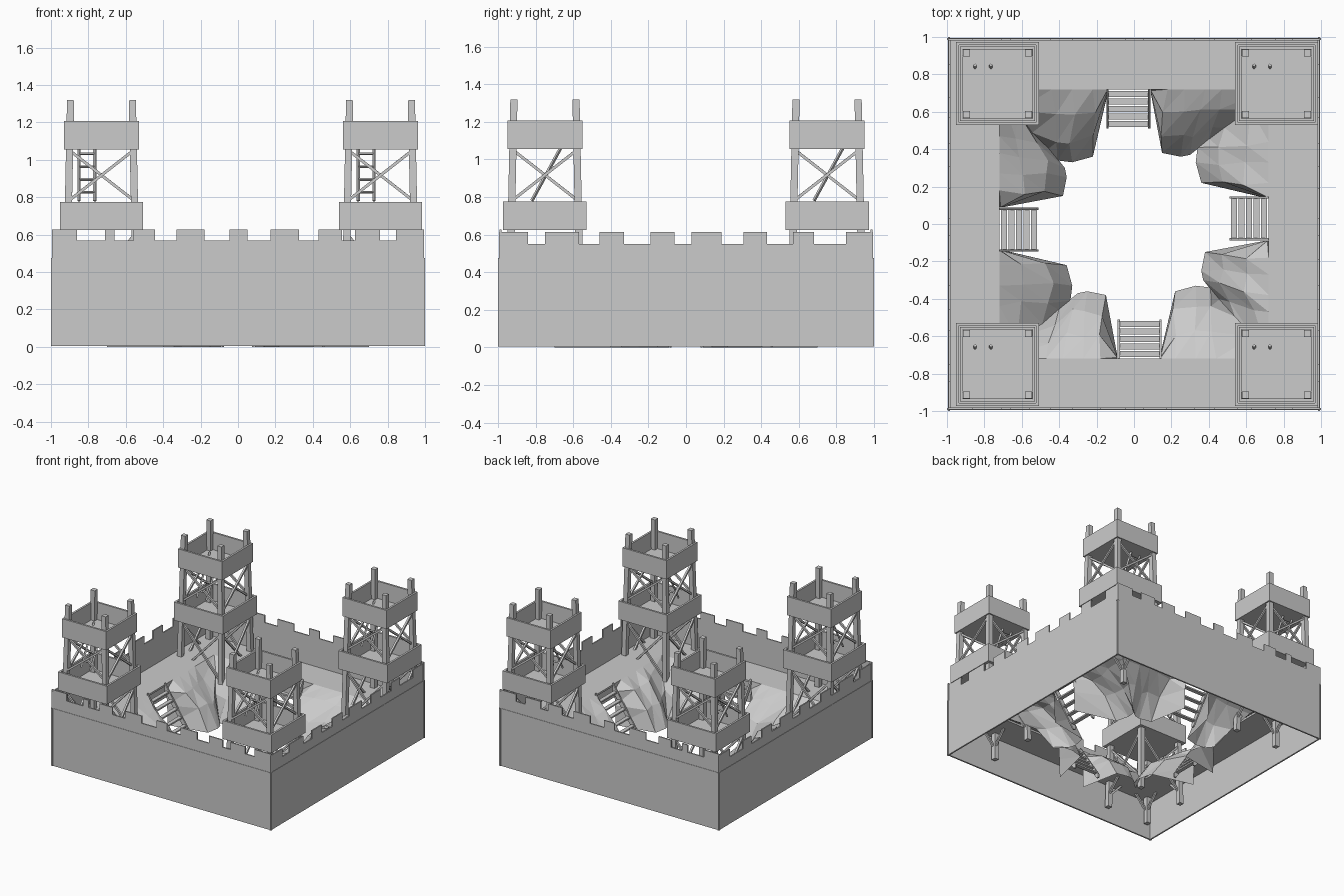
import bpy, bmesh, math, random
from mathutils import Vector, Matrix

if "Cube" in bpy.data.objects:
    bpy.data.objects.remove(bpy.data.objects["Cube"])

random.seed(4)
DECK = 0.33   # wall-walk height


def finish(bm, name, M=None):
    if M:
        bm.transform(M)
    bmesh.ops.recalc_face_normals(bm, faces=bm.faces)
    me = bpy.data.meshes.new(name)
    bm.to_mesh(me)
    bm.free()
    ob = bpy.data.objects.new(name, me)
    bpy.context.collection.objects.link(ob)
    return ob


def box(bm, lo, hi):
    lo, hi = Vector(lo), Vector(hi)
    M = Matrix.Translation((lo + hi) / 2) @ Matrix.Diagonal((*(hi - lo), 1))
    bmesh.ops.create_cube(bm, size=1, matrix=M)


def beam(bm, a, b, r, turn=0.0):
    # four-sided timber between two points
    a, b = Vector(a), Vector(b)
    d = b - a
    q = d.to_track_quat('Z', 'Y').to_matrix().to_4x4()
    M = Matrix.Translation((a + b) / 2) @ q @ Matrix.Rotation(turn, 4, 'Z')
    bmesh.ops.create_cone(bm, cap_ends=True, segments=4, radius1=r, radius2=r,
                          depth=d.length, matrix=M)


def spin(k):
    return Matrix.Rotation(k * math.pi / 2, 4, 'Z')


# --- curtain walls: lower wall plus notched parapet
FRONT = [(-.86, -.71), (-.66, -.56), (-.445, -.33), (-.18, -.045),
         (.05, .175), (.325, .43), (.555, .625), (.76, .845)]
SIDE = [(-.84, -.75), (-.57, -.46), (-.33, -.19), (-.06, .03),
        (.19, .305), (.43, .57), (.68, .85)]


def wall(name, k, notches, top, low, mirror):
    bm = bmesh.new()
    box(bm, (-1, -.995, .005), (1, -.983, .475))
    pts = [(-.995, .475), (.995, .475), (.995, top)]
    cuts = [(-b, -a) for a, b in reversed(notches)] if mirror else notches
    for a, b in reversed(cuts):
        pts += [(b, top), (b, low), (a, low), (a, top)]
    pts.append((-.995, top))
    f = bm.faces.new([bm.verts.new((x, -.992, z)) for x, z in pts])
    ex = bmesh.ops.extrude_face_region(bm, geom=[f])
    bmesh.ops.translate(bm, vec=(0, .01, 0),
                        verts=[v for v in ex['geom'] if isinstance(v, bmesh.types.BMVert)])
    finish(bm, name, spin(k))


wall("front_wall", 0, FRONT, .626, .567, False)
wall("right_wall", 1, SIDE, .615, .55, False)
wall("back_wall", 2, FRONT, .626, .567, True)
wall("left_wall", 3, SIDE, .615, .55, True)

# --- wall walk around the inside
bm = bmesh.new()
for k in range(4):
    outer, inner = [], []
    for z in (DECK, DECK - .015):
        outer.append([(-.985, -.985, z), (.985, -.985, z)])
        inner.append([(-.72, -.72, z), (.72, -.72, z)])
    R = spin(k)
    V = lambda p: bm.verts.new(R @ Vector(p))
    for o, i in zip(outer, inner):
        bm.faces.new([V(o[0]), V(o[1]), V(i[1]), V(i[0])])
    bm.faces.new([V(inner[0][0]), V(inner[0][1]), V(inner[1][1]), V(inner[1][0])])
bmesh.ops.remove_doubles(bm, verts=bm.verts, dist=1e-4)
finish(bm, "wall_walk")

# --- stairs, one in the middle of each side
for k in range(4):
    bm = bmesh.new()
    for x in (-.142, .082):
        vs = [bm.verts.new((x - .006, y, z)) for y, z in
              ((.72, DECK + .015), (.72, DECK - .05), (.53, .0), (.51, .0), (.51, .03))]
        f = bm.faces.new(vs)
        ex = bmesh.ops.extrude_face_region(bm, geom=[f])
        bmesh.ops.translate(bm, vec=(.012, 0, 0),
                            verts=[v for v in ex['geom'] if isinstance(v, bmesh.types.BMVert)])
    for i in range(5):
        y, z = .535 + i * .04, .045 + i * .058
        box(bm, (-.14, y - .016, z - .006), (.08, y + .016, z + .006))
    finish(bm, "stairs", spin(k))

# --- rocky banks, one per corner, lofted from the walk edge to the ground
TOP = [(-.14, .72), (-.22, .72), (-.33, .72), (-.44, .72), (-.72, .72),
       (-.72, .47), (-.72, .38), (-.72, .27), (-.72, .18), (-.72, .09)]
LOW = [(-.14, .70), (-.22, .36), (-.33, .33), (-.41, .34), (-.46, .40),
       (-.45, .40), (-.37, .30), (-.36, .25), (-.38, .15), (-.70, .09)]
ROWS = [(0, DECK), (.35, .27), (.72, .16), (1, 0)]
for k in range(4):
    bm = bmesh.new()
    grid = []
    for t, z in ROWS:
        row = []
        for i, (a, b) in enumerate(zip(TOP, LOW)):
            p = Vector(a).lerp(Vector(b), t)
            j = .018 if 0 < t < 1 and 0 < i < 9 else 0
            row.append(bm.verts.new((p.x + random.uniform(-j, j),
                                     p.y + random.uniform(-j, j),
                                     z + random.uniform(-j, j))))
        grid.append(row)
    for r in range(3):
        for c in range(9):
            a, b, d, e = grid[r][c], grid[r][c + 1], grid[r + 1][c + 1], grid[r + 1][c]
            bm.faces.new((a, b, d))
            bm.faces.new((a, d, e))
    finish(bm, "rock_bank", spin(k))


# --- watch towers
def tray(bm, h, z0, z1, t=.016):
    # floor with four low plank walls
    box(bm, (-h, -h, z0), (h, h, z0 + .012))
    for s in (-1, 1):
        x0, x1 = sorted((s * h, s * (h - t)))
        box(bm, (x0, -h, z0), (x1, h, z1))
        box(bm, (-h + t, x0, z0), (h - t, x1, z1))


def spread(z):
    return .165 + .025 * (1.32 - z) / 1.2


for cx in (-.73, .762):
    for cy in (-.75, .75):
        M = Matrix.Translation((cx, cy, 0))
        bm = bmesh.new()
        tray(bm, .222, .625, .775)
        finish(bm, "tower_lower_platform", M)
        bm = bmesh.new()
        tray(bm, .2, 1.055, 1.208)
        finish(bm, "tower_upper_platform", M)

        bm = bmesh.new()
        for sx in (-1, 1):
            for sy in (-1, 1):
                a, b = spread(.1), spread(1.318)
                beam(bm, (sx * a, sy * a, .1), (sx * b, sy * b, 1.318), .027)
        finish(bm, "tower_posts", M)

        bm = bmesh.new()
        for k in range(4):
            for z0, z1 in ((.2, .6), (.78, 1.05)):
                for s in (-1, 1):
                    a, b = spread(z0), spread(z1)
                    p = spin(k) @ Vector((-s * a, -a - .006 * s, z0))
                    q = spin(k) @ Vector((s * b, -b - .006 * s, z1))
                    beam(bm, p, q, .011, math.pi / 4)
        finish(bm, "tower_braces", M)

        # leaning ladder between the platforms
        bm = bmesh.new()
        lo, hi = Vector((0, -.07, .78)), Vector((0, .1, 1.09))
        for x in (-.12, -.035):
            beam(bm, lo + Vector((x, 0, 0)), hi + Vector((x, 0, 0)), .009)
        for i in range(4):
            p = lo.lerp(hi, .15 + .22 * i)
            beam(bm, p + Vector((-.12, 0, 0)), p + Vector((-.035, 0, 0)), .007)
        finish(bm, "tower_ladder", M)
